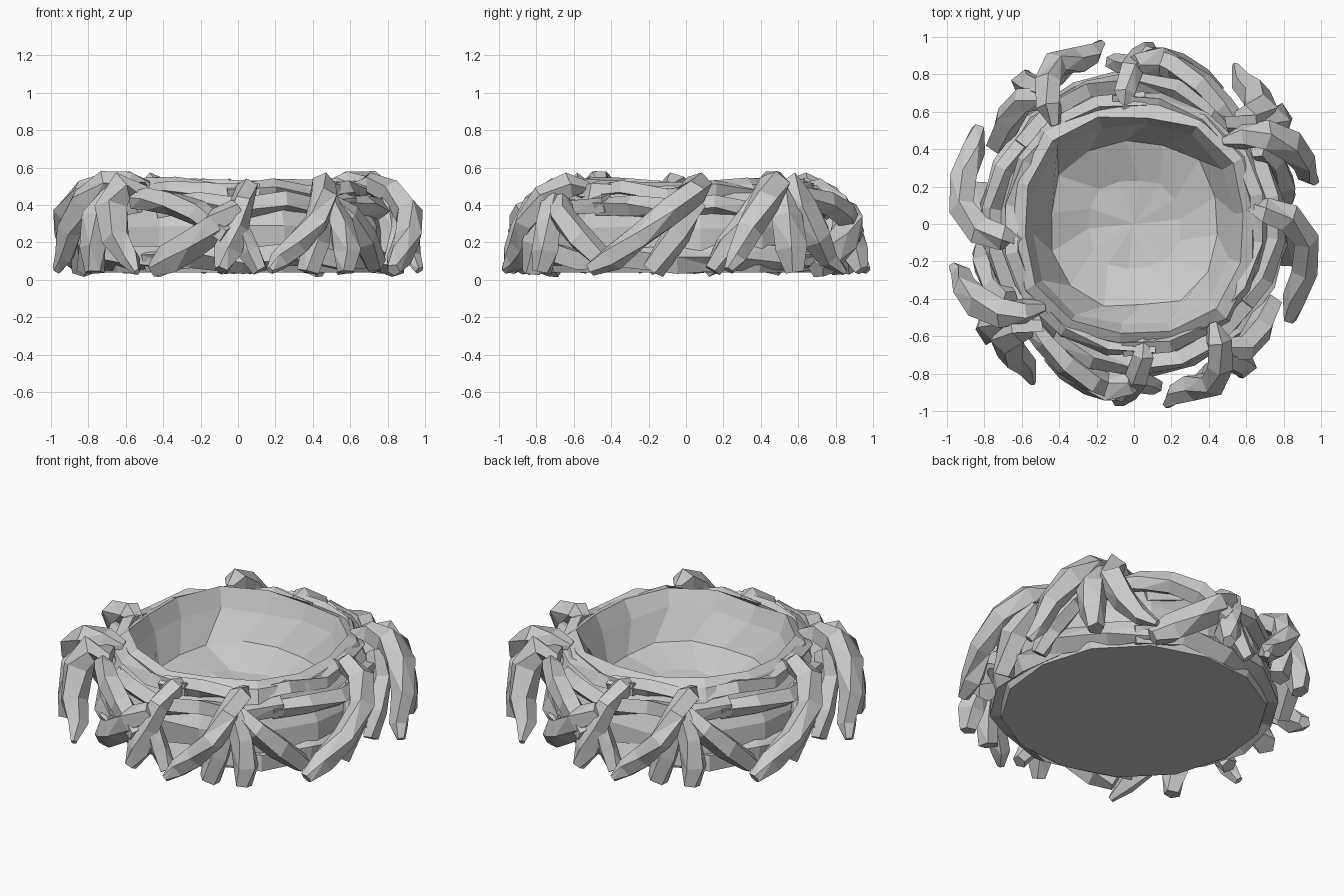
import bpy, bmesh, math, random
from mathutils import Vector, Matrix

random.seed(4)

def finish(name, bm):
    bmesh.ops.recalc_face_normals(bm, faces=bm.faces)
    me = bpy.data.meshes.new(name)
    bm.to_mesh(me)
    bm.free()
    ob = bpy.data.objects.new(name, me)
    bpy.context.collection.objects.link(ob)
    return ob

def skin(bm, rings, closed=False):
    n = len(rings[0])
    for a, b in zip(rings, rings[1:] + (rings[:1] if closed else [])):
        for i in range(n):
            j = (i + 1) % n
            bm.faces.new((a[i], a[j], b[j], b[i]))

# Stone-like bowl: squarish faceted lathe, flat underside, hollow top
def bowl():
    bm = bmesh.new()
    n = 14
    profile = [(0.74, 0.04), (0.77, 0.14), (0.77, 0.28), (0.72, 0.40), (0.64, 0.49),
               (0.575, 0.52), (0.53, 0.42), (0.44, 0.27), (0.24, 0.19)]
    rings = []
    for k, (r, z) in enumerate(profile):
        ring = []
        for i in range(n):
            a = 2 * math.pi * (i + (0.5 if k > 5 and k % 2 else 0)) / n + 0.1
            corner = 0.5 - 0.5 * math.cos(4 * a)
            s = 1 + (0.09 if k > 3 else 0.02) * corner
            j = 0.012 if k else 0
            rr = r * s + random.uniform(-j, j)
            zz = z + (0.025 * corner if 3 < k < 7 else 0) + random.uniform(-j, j)
            ring.append(bm.verts.new((rr * math.cos(a), rr * math.sin(a), zz)))
        rings.append(ring)
    skin(bm, rings)
    bm.faces.new(rings[0][::-1])
    c = bm.verts.new((0, 0, 0.17))
    for i in range(n):
        bm.faces.new((rings[-1][i], rings[-1][(i + 1) % n], c))
    finish("bowl", bm)

# Root: tapering five-sided tube through (x, y, z, radius) points, doubled by a half turn
def root(name, pts, sides=5):
    bm = bmesh.new()
    P = [Vector(p[:3]) for p in pts]
    rings = []
    for k, p in enumerate(P):
        t = (P[min(k + 1, len(P) - 1)] - P[max(k - 1, 0)]).normalized()
        out = Vector((p.x, p.y, 0.35)).normalized()
        u = (out - t * out.dot(t)).normalized()
        v = t.cross(u)
        ring = []
        for i in range(sides):
            a = 2 * math.pi * i / sides + 0.3 * k
            r = pts[k][3] * random.uniform(0.88, 1.15)
            q = p + (u * math.cos(a) + v * math.sin(a)) * r
            q.z = max(q.z, 0.015)
            ring.append(bm.verts.new(q))
        rings.append(ring)
    skin(bm, rings)
    bm.faces.new(rings[0][::-1])
    bm.faces.new(rings[-1])
    bmesh.ops.triangulate(bm, faces=[f for f in bm.faces if random.random() < 0.4])
    ob = finish(name, bm)
    twin = ob.copy()
    twin.name = name + "_opposite"
    twin.matrix_world = Matrix.Rotation(math.pi, 4, 'Z')
    bpy.context.collection.objects.link(twin)

# Vines wound level around the bowl
def wrap(name, r, z, rad, a0, a1, n=7, bulge=0.03):
    pts = []
    for i in range(n):
        f = i / (n - 1)
        a = math.radians(a0 + (a1 - a0) * f)
        rr = r + bulge * math.sin(math.pi * f)
        pts.append((rr * math.cos(a), rr * math.sin(a), z + 0.02 * math.sin(9 * a), rad))
    root(name, pts, 4)

bowl()
wrap("upper_vine", 0.665, 0.47, 0.05, -95, 100, 10, 0.0)
wrap("middle_vine", 0.735, 0.40, 0.055, -125, -35, 6)
wrap("middle_vine_side", 0.735, 0.39, 0.055, -40, 45, 6)
wrap("lower_vine", 0.75, 0.12, 0.07, -130, 60, 10, 0.02)

# Side root hooking over the rim and trailing down
root("side_root", [(0.61, 0.09, 0.48, .03), (0.70, 0.07, 0.51, .065), (0.82, 0.04, 0.47, .075),
                   (0.91, -0.08, 0.36, .075), (0.92, -0.25, 0.23, .075),
                   (0.86, -0.40, 0.12, .07), (0.83, -0.51, 0.05, .035)])
root("side_root_branch", [(0.79, 0.05, 0.42, .06), (0.84, -0.05, 0.25, .08), (0.82, -0.18, 0.05, .07)])

# Corner cluster, the tallest knot
root("corner_root", [(0.48, 0.44, 0.50, .03), (0.58, 0.47, 0.525, .07), (0.70, 0.47, 0.51, .085),
                     (0.82, 0.42, 0.42, .085), (0.90, 0.34, 0.27, .07), (0.93, 0.27, 0.12, .055),
                     (0.97, 0.23, 0.05, .025)])
root("corner_root_back", [(0.50, 0.53, 0.47, .05), (0.62, 0.56, 0.49, .08), (0.68, 0.61, 0.38, .09),
                          (0.65, 0.70, 0.22, .08), (0.58, 0.76, 0.11, .06), (0.54, 0.85, 0.04, .02)])
root("corner_root_middle", [(0.66, 0.50, 0.48, .06), (0.76, 0.53, 0.33, .085),
                            (0.77, 0.56, 0.17, .08), (0.77, 0.58, 0.04, .055)])
root("corner_root_inner", [(0.66, 0.40, 0.45, .05), (0.75, 0.34, 0.33, .07),
                           (0.80, 0.22, 0.18, .07), (0.82, 0.14, 0.05, .05)])

# Front roots
root("front_root", [(0.42, -0.53, 0.50, .03), (0.45, -0.63, 0.51, .07), (0.46, -0.76, 0.44, .075),
                    (0.42, -0.85, 0.31, .07), (0.31, -0.87, 0.19, .07), (0.22, -0.91, 0.10, .06),
                    (0.17, -0.97, 0.05, .02)])
root("front_root_branch", [(0.47, -0.72, 0.44, .06), (0.55, -0.74, 0.30, .075),
                           (0.58, -0.75, 0.15, .075), (0.58, -0.77, 0.04, .05)])
root("front_root_side", [(0.47, -0.68, 0.42, .06), (0.59, -0.67, 0.34, .07),
                         (0.67, -0.56, 0.22, .075), (0.73, -0.42, 0.08, .06)])
root("front_root_prop", [(0.45, -0.76, 0.38, .06), (0.42, -0.80, 0.20, .07), (0.38, -0.82, 0.04, .06)])
root("middle_root", [(0.05, -0.61, 0.49, .025), (0.05, -0.70, 0.49, .06), (0.02, -0.82, 0.41, .06),
                     (-0.01, -0.87, 0.28, .065), (-0.05, -0.89, 0.15, .075), (-0.09, -0.94, 0.05, .04)])
root("middle_root_branch", [(0.0, -0.85, 0.28, .06), (0.06, -0.85, 0.15, .06), (0.12, -0.87, 0.05, .04)])
root("slanting_root", [(0.0, -0.85, 0.38, .06), (-0.12, -0.88, 0.30, .085), (-0.25, -0.83, 0.20, .085),
                       (-0.36, -0.76, 0.11, .08), (-0.45, -0.70, 0.05, .05)])
root("arching_root", [(-0.06, -0.90, 0.24, .06), (-0.22, -0.84, 0.36, .07), (-0.36, -0.75, 0.41, .065),
                      (-0.48, -0.63, 0.43, .06), (-0.55, -0.55, 0.42, .05)])
